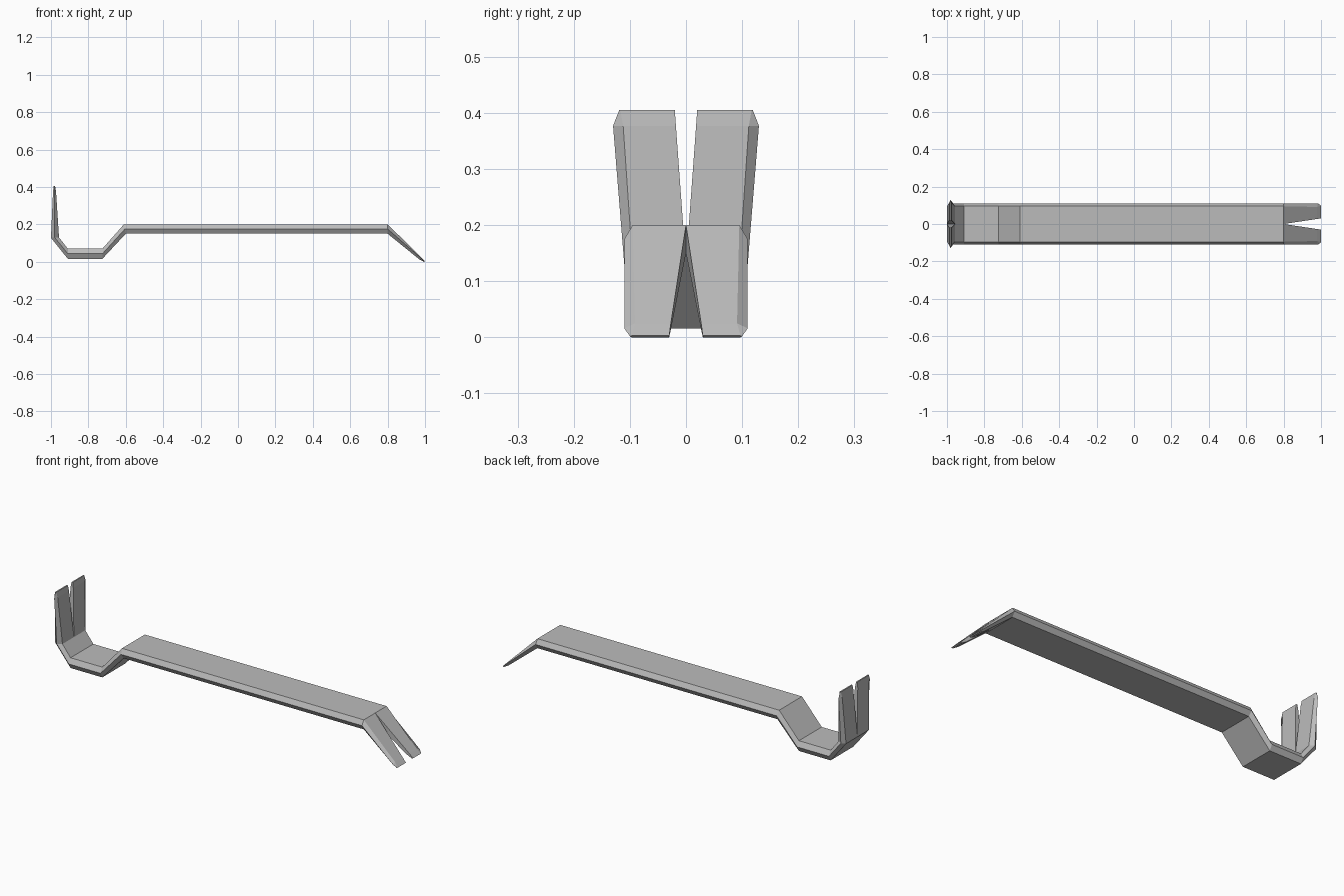
import bpy, bmesh

cube = bpy.data.objects.get("Cube")
if cube:
    bpy.data.objects.remove(cube, do_unlink=True)

steel = bpy.data.materials.new("grey_steel")
steel.use_nodes = True
colour = (0.5, 0.5, 0.5, 1)
steel.diffuse_color = colour
steel.node_tree.nodes["Principled BSDF"].inputs["Base Color"].default_value = colour

# Stations along the bar: (x, z) of the upper face, side ridge and lower face,
# then half width of the faces, half width at the ridge, half width of the slot
BAR = (0.095, 0.11, 0)
stations = [
    # curved-down claw
    ((1.0, 0.003), (0.998, 0.002), (0.993, 0), 0.097, 0.1, 0.03),
    ((0.979, 0.025), (0.983, 0.016), (0.968, 0.014), 0.091, 0.11, 0.027),
    # straight shaft and offset heel
    ((0.8, 0.2), (0.8, 0.175), (0.8, 0.15), *BAR),
    ((-0.61, 0.2), (-0.605, 0.175), (-0.6, 0.15), *BAR),
    ((-0.725, 0.07), (-0.725, 0.043), (-0.725, 0.016), *BAR),
    ((-0.91, 0.07), (-0.91, 0.043), (-0.91, 0.016), *BAR),
    ((-0.957, 0.13), (-0.98, 0.13), (-1.0, 0.128), *BAR),
    # upright claw
    ((-0.973, 0.377), (-0.981, 0.377), (-0.989, 0.377), 0.112, 0.13, 0.018),
    ((-0.978, 0.405), (-0.981, 0.405), (-0.985, 0.405), 0.117, 0.119, 0.02),
]

# Loft one half of the bar, leaving the middle open except along the slots
bm = bmesh.new()
rings = []
for top, ridge, low, face_w, ridge_w, slot in stations:
    points = [(top, slot), (top, face_w), (ridge, ridge_w), (low, face_w), (low, slot)]
    rings.append([bm.verts.new((p[0], y, p[1])) for p, y in points])

for i, (a, b) in enumerate(zip(rings, rings[1:])):
    for j in range(4):
        bm.faces.new((a[j], a[j + 1], b[j + 1], b[j]))
    if stations[i][5] or stations[i + 1][5]:
        bm.faces.new((a[4], a[0], b[0], b[4]))
for ring in (rings[0], rings[-1]):
    bm.faces.new(ring)
bmesh.ops.recalc_face_normals(bm, faces=bm.faces)
if sum(f.calc_center_median().z * f.normal.z * f.calc_area() for f in bm.faces) < 0:
    bmesh.ops.reverse_faces(bm, faces=bm.faces)

mesh = bpy.data.meshes.new("pry_bar")
bm.to_mesh(mesh)
bm.free()
mesh.materials.append(steel)
bar = bpy.data.objects.new("pry_bar", mesh)
bpy.context.collection.objects.link(bar)

# Mirror the half across the centre plane
mirror = bar.modifiers.new("other_half", "MIRROR")
mirror.use_axis = (False, True, False)
mirror.use_clip = True
mirror.merge_threshold = 0.0005
